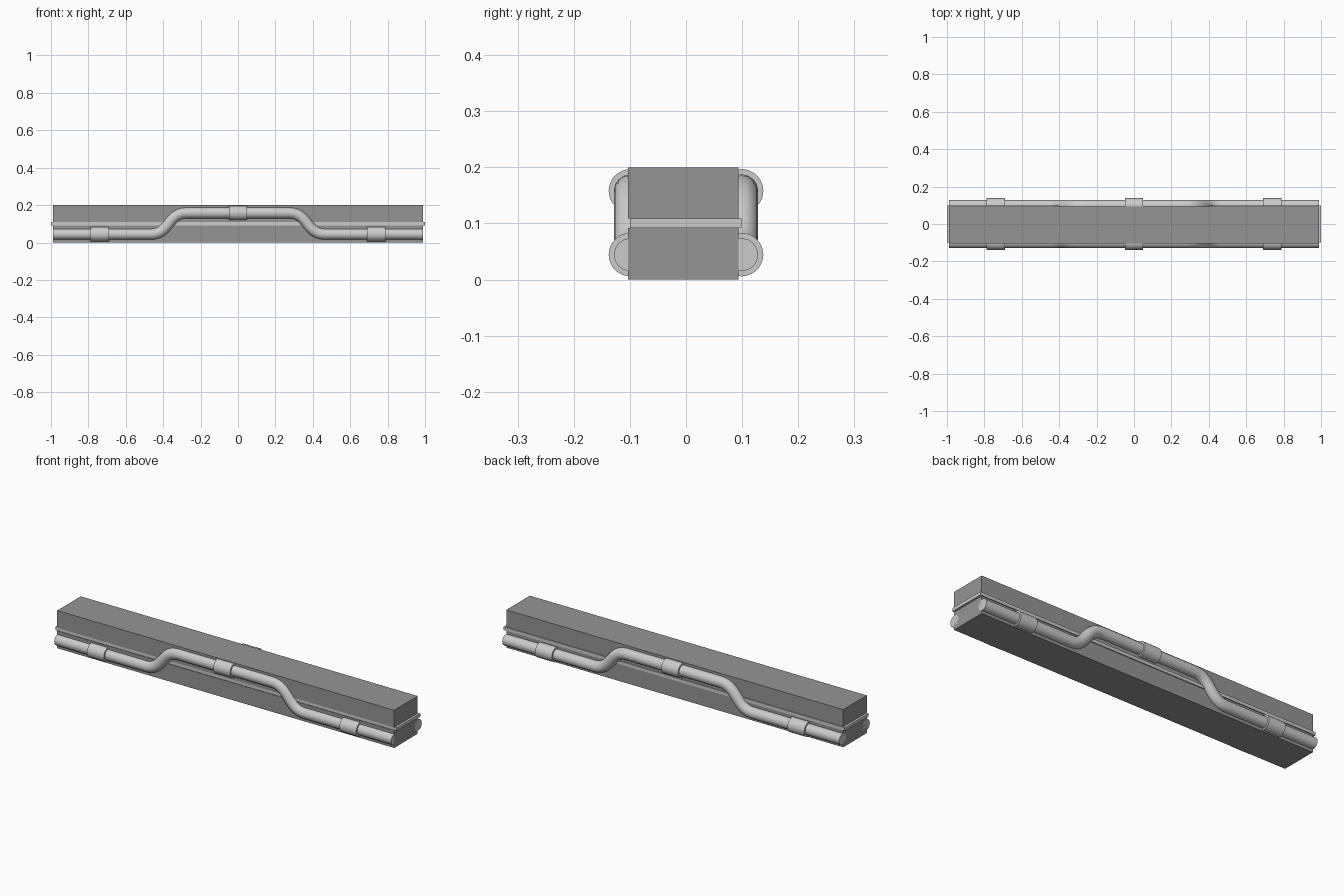
import bpy
from mathutils import Vector

if "Cube" in bpy.data.objects:
    bpy.data.objects.remove(bpy.data.objects["Cube"])

dark = bpy.data.materials.new("dark_grey")
dark.diffuse_color = (0.3, 0.3, 0.3, 1)
dark.use_nodes = True
dark.node_tree.nodes["Principled BSDF"].inputs["Base Color"].default_value = dark.diffuse_color

PIPE_Y, LOW_Z, HIGH_Z = 0.099, 0.0445, 0.158
END_X = 0.988


def box(name, lo, hi, mat=None):
    lo, hi = Vector(lo), Vector(hi)
    bpy.ops.mesh.primitive_cube_add(size=1, location=(lo + hi) / 2)
    ob = bpy.context.object
    ob.name = name
    ob.scale = hi - lo
    bpy.ops.object.transform_apply(location=False, rotation=False, scale=True)
    if mat:
        ob.data.materials.append(mat)
    return ob


def pipe(name, y):
    # straight ends joined by S-bends to a raised middle run
    pts = [(-END_X, LOW_Z), (-0.465, LOW_Z), (-0.275, HIGH_Z),
           (0.275, HIGH_Z), (0.465, LOW_Z), (END_X, LOW_Z)]
    cu = bpy.data.curves.new(name, 'CURVE')
    cu.dimensions = '3D'
    cu.bevel_depth = 0.0295
    cu.bevel_resolution = 6
    cu.resolution_u = 14
    cu.use_fill_caps = True
    sp = cu.splines.new('BEZIER')
    sp.bezier_points.add(len(pts) - 1)
    for bp, (x, z) in zip(sp.bezier_points, pts):
        bp.handle_left_type = bp.handle_right_type = 'FREE'
        bp.co = (x, y, z)
        bp.handle_left = (x - 0.1, y, z)
        bp.handle_right = (x + 0.1, y, z)
    ob = bpy.data.objects.new(name, cu)
    bpy.context.collection.objects.link(ob)
    bpy.ops.object.select_all(action='DESELECT')
    ob.select_set(True)
    bpy.context.view_layer.objects.active = ob
    bpy.ops.object.convert(target='MESH')
    bpy.ops.object.shade_smooth_by_angle(angle=0.6)


def coupling(name, x, y, z):
    bpy.ops.mesh.primitive_cylinder_add(vertices=32, radius=0.0388, depth=0.098,
                                        location=(x, y, z), rotation=(0, 1.5707963, 0))
    bpy.context.object.name = name
    bpy.ops.object.shade_smooth_by_angle(angle=0.6)


# Two dark beams with a thin plate sandwiched between them
box("lower_beam", (-END_X, -0.103, 0), (END_X, 0.094, 0.092), dark)
box("upper_beam", (-END_X, -0.103, 0.109), (END_X, 0.094, 0.2), dark)
box("middle_plate", (-1, -0.1, 0.092), (1, 0.099, 0.109))

# Pipes and couplings on both long sides
for side, y in (("front", -PIPE_Y), ("back", PIPE_Y)):
    pipe(side + "_pipe", y)
    for label, x, z in (("left", -0.74, LOW_Z), ("middle", 0, HIGH_Z), ("right", 0.74, LOW_Z)):
        coupling(f"{side}_{label}_coupling", x, y, z)
